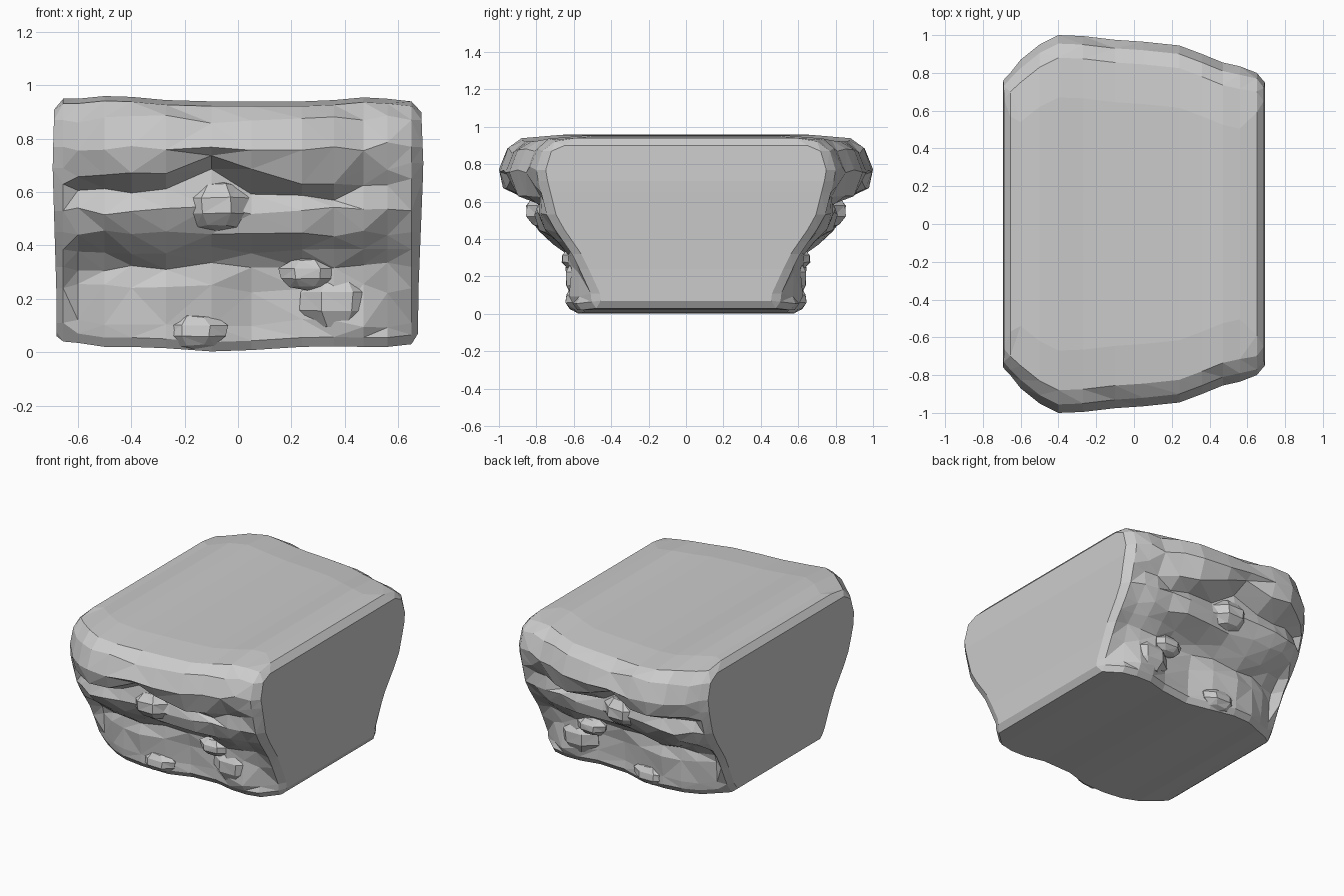
import bpy, bmesh, random
from mathutils import Vector

if "Cube" in bpy.data.objects:
    bpy.data.objects.remove(bpy.data.objects["Cube"])

random.seed(4)

# Stations along x, with the half depth of the upper, middle and lower strata
xs    = [-.655, -.6, -.5, -.4, -.27, -.1, .05, .24, .36, .47, .56, .65]
upper = [.79, .87, .95, 1.0, .995, .975, .965, .945, .90, .855, .835, .81]
mid   = [.73, .77, .80, .82, .82, .80, .79, .80, .78, .77, .75, .73]
low   = [.46, .50, .55, .59, .60, .58, .54, .55, .58, .58, .56, .48]
notch = [.02, .0, -.01, -.01, .01, .06, .0, -.04, -.03, .0, .03, .04]
top_z = [.95, .95, .96, .957, .945, .94, .94, .94, .945, .955, .95, .94]
bot_z = [.04, .035, .02, .02, .015, .003, .008, .02, .022, .02, .02, .03]

# Strata from top to bottom: height, depth table, offset, smooth depth at the block's ends
rows = [(.93, upper, -.12, .70), (.87, upper, -.045, .77), (.77, upper, 0, .80),
        (.67, upper, -.03, .79), (.61, mid, .0, .775), (.53, mid, .025, .745),
        (.45, mid, -.02, .70), (.385, low, .10, .655), (.32, low, .04, .61),
        (.24, low, .04, .57), (.11, low, .035, .51)]
LAST = len(xs) - 1


def half_profile(i):
    """Front half of one cross-section as (depth, height) points."""
    end = i in (0, LAST)
    pts = [(upper[i] - (.22 if end else .33), top_z[i])]
    for k, (z, table, off, y_end) in enumerate(rows):
        blend = 1 if end else .4 if i in (1, LAST - 1) and k > 3 else 0
        y = (table[i] + off) * (1 - blend) + y_end * blend
        if k in (3, 4):
            z += notch[i]
        if not end and k > 2:
            y += random.uniform(-.018, .012)
        if not end and k > 0:
            z += random.uniform(-.018, .018)
        if k == 0:
            z = top_z[i] - .018
        pts.append((y, z))
    pts += [(low[i] + .025, bot_z[i] + .035), (low[i], bot_z[i])]
    return pts


# Rock block: mirrored cross-sections skinned along x
bm = bmesh.new()


def add_ring(x, pts, bulge=0):
    pts = [(x + bulge * max(0, 1 - abs(z - .7) / .5), y, z) for y, z in pts]
    front = [bm.verts.new((px, -y, z)) for px, y, z in pts]
    back = [bm.verts.new((px, y, z)) for px, y, z in reversed(pts)]
    return front + back


def inset(pts, d):
    return [(y - d, min(max(z, .02 + d), .95 - d)) for y, z in pts]


profiles = [half_profile(i) for i in range(len(xs))]
rings = [add_ring(-.68, inset(profiles[0], .04), -.015)]
rings += [add_ring(x, p) for x, p in zip(xs, profiles)]
rings += [add_ring(.675, inset(profiles[-1], .05), .02)]
for a, b in zip(rings, rings[1:]):
    n = len(a)
    for j in range(n):
        bm.faces.new((a[j], a[(j + 1) % n], b[(j + 1) % n], b[j]))
# End faces as strips between front and back
for ring in (rings[0], rings[-1]):
    n = len(ring)
    for j in range(n // 2 - 1):
        bm.faces.new((ring[j], ring[j + 1], ring[n - 2 - j], ring[n - 1 - j]))
bmesh.ops.triangulate(bm, faces=bm.faces[:])
bmesh.ops.recalc_face_normals(bm, faces=bm.faces[:])
mesh = bpy.data.meshes.new("rock_block")
bm.to_mesh(mesh)
bm.free()
block = bpy.data.objects.new("rock_block", mesh)
bpy.context.collection.objects.link(block)


# Embedded faceted pebbles, mirrored onto the back
def pebble(name, centre, size):
    bm = bmesh.new()
    bmesh.ops.create_uvsphere(bm, u_segments=7, v_segments=5, radius=1)
    for v in bm.verts:
        v.co = Vector(c * s * random.uniform(.95, 1.08) for c, s in zip(v.co, size))
        v.co += Vector(centre)
    bmesh.ops.triangulate(bm, faces=bm.faces[:])
    mesh = bpy.data.meshes.new(name)
    bm.to_mesh(mesh)
    bm.free()
    ob = bpy.data.objects.new(name, mesh)
    bpy.context.collection.objects.link(ob)
    m = ob.modifiers.new("mirror", 'MIRROR')
    m.use_axis = (False, True, False)
    m.mirror_object = block


pebble("large_pebble", (-.08, -.765, .55), (.13, .10, .095))
pebble("small_pebble", (.26, -.60, .295), (.11, .07, .06))
pebble("low_boulder", (.37, -.56, .19), (.14, .09, .11))
pebble("foot_pebble", (-.16, -.585, .08), (.125, .065, .065))
